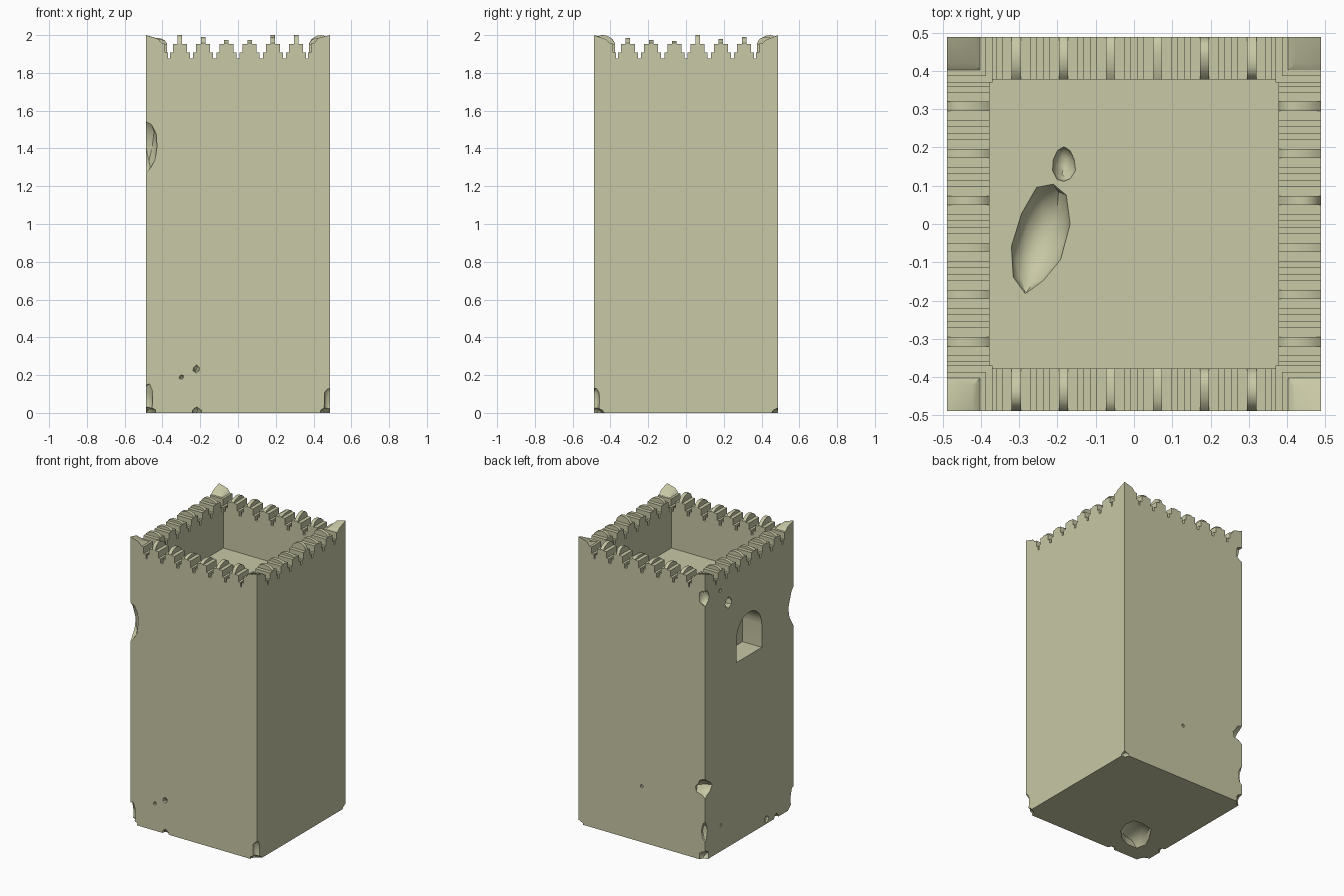
import bpy, bmesh, math, random
from mathutils import Matrix, Vector

if "Cube" in bpy.data.objects:
    bpy.data.objects.remove(bpy.data.objects["Cube"])

random.seed(4)
OUT, INN, WALL, FLOOR = 0.488, 0.377, 1.877, 1.62
MID, THICK = (OUT + INN) / 2, OUT - INN

stone = bpy.data.materials.new("stone")
stone.diffuse_color = (0.58, 0.58, 0.38, 1)
stone.use_nodes = True
stone.node_tree.nodes["Principled BSDF"].inputs["Base Color"].default_value = stone.diffuse_color


def make(name, bm):
    bmesh.ops.recalc_face_normals(bm, faces=bm.faces)
    me = bpy.data.meshes.new(name)
    bm.to_mesh(me)
    bm.free()
    ob = bpy.data.objects.new(name, me)
    me.materials.append(stone)
    bpy.context.collection.objects.link(ob)
    return ob


def add_box(bm, lo, hi):
    lo, hi = Vector(lo), Vector(hi)
    m = Matrix.Translation((lo + hi) / 2) @ Matrix.Diagonal((*(hi - lo), 1))
    return bmesh.ops.create_cube(bm, size=1, matrix=m)["verts"]


def add_prism(bm, pts, shift):
    f = bm.faces.new([bm.verts.new(p) for p in pts])
    ext = bmesh.ops.extrude_face_region(bm, geom=[f])["geom"]
    bmesh.ops.translate(bm, vec=shift, verts=[v for v in ext if isinstance(v, bmesh.types.BMVert)])


def cut(target, cutter):
    mod = target.modifiers.new("cut", 'BOOLEAN')
    mod.operation, mod.solver, mod.object = 'DIFFERENCE', 'EXACT', cutter
    bpy.context.view_layer.objects.active = target
    bpy.ops.object.modifier_apply(modifier=mod.name)
    bpy.data.objects.remove(cutter)


def chip(target, loc, rad, turn=0, rough=0.15, sub=2):
    bm = bmesh.new()
    bmesh.ops.create_icosphere(bm, subdivisions=sub, radius=1)
    for v in bm.verts:
        v.co *= 1 + random.uniform(-rough, rough)
    bm.transform(Matrix.Translation(loc) @ Matrix.Rotation(turn, 4, 'Z') @ Matrix.Diagonal((*rad, 1)))
    cut(target, make("chip_cutter", bm))


# Tower body with the open top
bm = bmesh.new()
add_box(bm, (-OUT, -OUT, 0), (OUT, OUT, WALL))
tower = make("tower_body", bm)
bm = bmesh.new()
add_box(bm, (-INN, -INN, FLOOR), (INN, INN, 2.2))
cut(tower, make("well_cutter", bm))

# Arched window niche in the left wall
bm = bmesh.new()
arch = [(-0.6, 0.138 * math.cos(a), 1.412 + 0.138 * math.sin(a))
        for a in [math.pi * i / 12 for i in range(13)]]
add_prism(bm, [(-0.6, 0.138, 1.25)] + arch + [(-0.6, -0.138, 1.25)], (0.26, 0, 0))
cut(tower, make("window_cutter", bm))

# Worn pits in the roof floor and the underside
chip(tower, (-0.245, -0.03, FLOOR), (0.068, 0.148, 0.08), -0.25, 0.08)
chip(tower, (-0.183, 0.155, FLOOR), (0.03, 0.047, 0.035), 0, 0.08)
chip(tower, (-0.22, -0.25, 0), (0.10, 0.17, 0.08), -0.75, 0.1)

# Chips along the corner edges
E = OUT
for x, y, z, r, h in [(-E, -E, 1.41, 0.055, 0.13), (-E, -E, 0.07, 0.035, 0.09),
                      (-E, -E, 0, 0.06, 0.035), (E, -E, 0.06, 0.032, 0.08),
                      (E, -E, 0, 0.055, 0.03), (E, E, 0, 0.035, 0.025),
                      (-E, E, 0.5, 0.07, 0.06), (-E, E, 0.2, 0.025, 0.07),
                      (-E, E, 0.02, 0.045, 0.04), (-E, E, 1.83, 0.045, 0.06)]:
    chip(tower, (x, y, z), (r, r, h))

# Small pock marks on the faces and the bottom edge
for x, y, z, r in [(-0.3, -E, 0.19, 0.013), (-0.22, -E, 0.232, 0.02), (0, E, 0.39, 0.013),
                   (-E, 0.23, 1.70, 0.042), (-E, 0.32, 1.82, 0.016), (-E, 0.31, 0.18, 0.012),
                   (-E, -0.19, 0.03, 0.025), (-0.22, -E, 0, 0.03), (-E, -0.3, 0, 0.03)]:
    chip(tower, (x, y, z), (r, r, r), 0, 0.15, 1)


# Stepped merlons with arched, unevenly worn crests
def merlon_row(name, angle, tops):
    bm = bmesh.new()
    for i, top in enumerate(tops):
        c = -0.3075 + 0.123 * i
        for half, z0, z1 in [(0.053, WALL - 0.002, 1.908), (0.037, 1.908, 1.953)]:
            add_box(bm, (c - half, -OUT, z0), (c + half, -INN, z1))
        lean = random.uniform(-0.012, 0.012)
        pts = [(c - 0.012, -OUT, 1.953)]
        for k in range(9):
            t = k / 8
            z = 1.958 + (top - 1.958) * math.sin(math.pi * t) ** 0.6
            pts.append((c - 0.012, -OUT + THICK * t + lean * math.sin(math.pi * t), z))
        pts.append((c - 0.012, -INN, 1.953))
        add_prism(bm, pts, (0.024, 0, 0))
    bm.transform(Matrix.Rotation(angle, 4, 'Z'))
    return make(name, bm)


rows = [merlon_row("front_merlons", 0, (2.0, 1.99, 1.975, 1.975, 1.99, 2.0)),
        merlon_row("right_merlons", math.pi / 2, (1.985, 1.975, 1.97, 2.0, 1.98, 1.99)),
        merlon_row("back_merlons", math.pi, (1.99, 2.0, 1.97, 1.975, 1.985, 1.98)),
        merlon_row("left_merlons", -math.pi / 2, (1.98, 1.975, 1.985, 1.97, 1.975, 1.98))]

# Stepped corner turrets with worn, tapering tips
bm = bmesh.new()
for sx in (-1, 1):
    for sy in (-1, 1):
        z0 = WALL - 0.002
        for size, z1 in [(0.118, 1.908), (0.102, 1.955), (0.086, 2.0)]:
            vs = add_box(bm, (-OUT, -OUT, z0), (-OUT + size, -OUT + size, z1))
            for v in vs:
                if z1 == 2.0 and v.co.z > 1.99:
                    inner = (v.co.x > -OUT + 0.01) + (v.co.y > -OUT + 0.01)
                    v.co.z -= 0.015 * inner + random.uniform(0, 0.012) * (inner > 0)
                    v.co.x -= 0.02 * (v.co.x > -OUT + 0.01)
                    v.co.y -= 0.02 * (v.co.y > -OUT + 0.01)
                v.co.x *= -sx
                v.co.y *= -sy
            z0 = z1
rows.append(make("corner_turrets", bm))

# Smooth worn surfaces, keep edges crisp
bpy.ops.object.select_all(action='DESELECT')
for ob in [tower] + rows:
    ob.select_set(True)
bpy.context.view_layer.objects.active = tower
bpy.ops.object.shade_smooth_by_angle(angle=math.radians(35))
